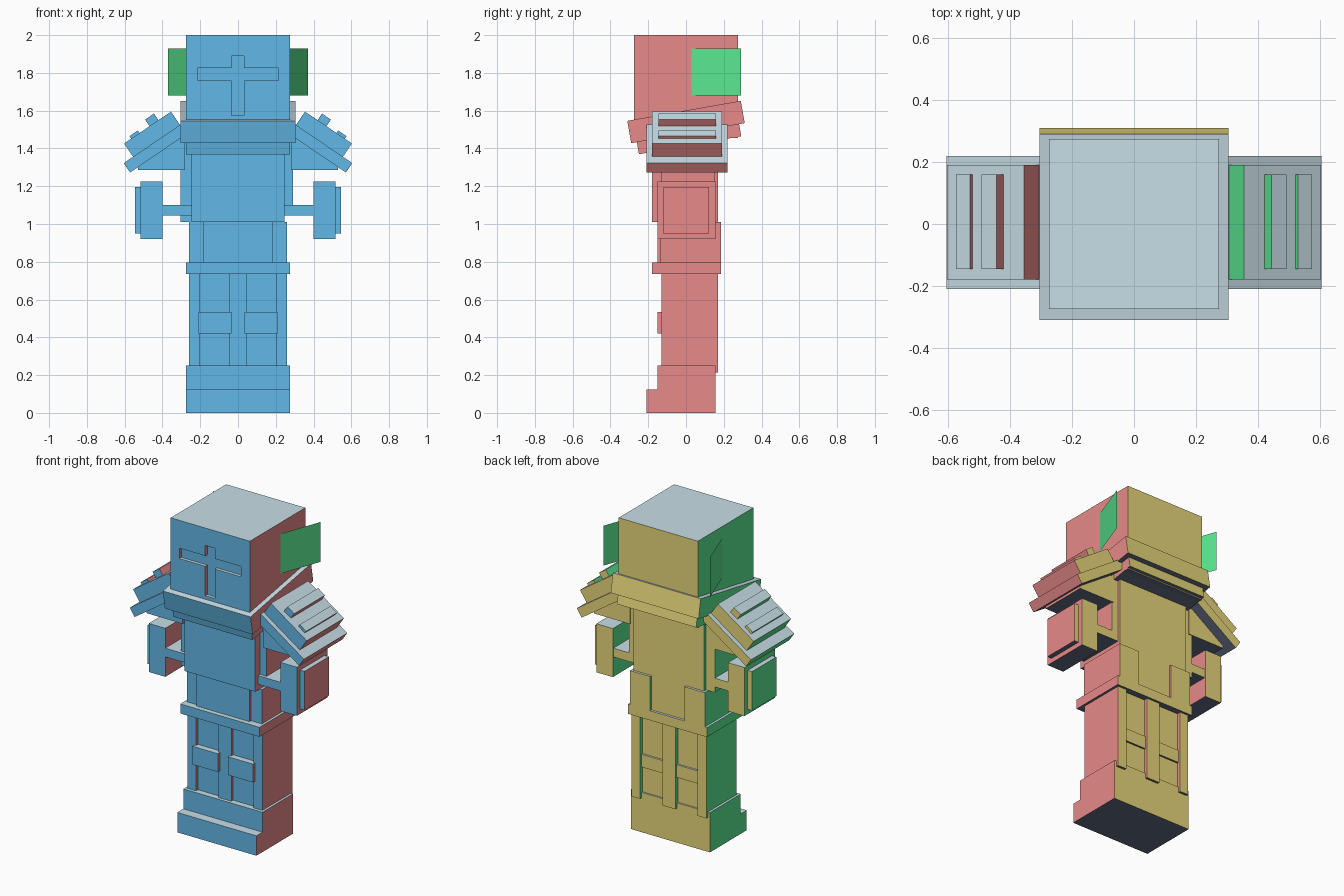
import bpy, bmesh, math
from mathutils import Matrix, Vector

if "Cube" in bpy.data.objects:
    bpy.data.objects.remove(bpy.data.objects["Cube"])


def lin(c):
    c /= 255
    return c / 12.92 if c <= 0.04045 else ((c + 0.055) / 1.055) ** 2.4


# One flat colour per facing direction
COLOURS = [("right_red", (250, 150, 149)), ("left_green", (95, 243, 152)),
           ("back_yellow", (251, 234, 133)), ("front_blue", (107, 200, 250)),
           ("top_pale_blue", (208, 230, 239)), ("bottom_slate", (96, 108, 128))]
MATS = []
for mat_name, rgb in COLOURS:
    m = bpy.data.materials.new(mat_name)
    m.diffuse_color = (*[lin(c) for c in rgb], 1)
    m.use_nodes = True
    m.node_tree.nodes["Principled BSDF"].inputs["Base Color"].default_value = m.diffuse_color
    MATS.append(m)


def paint(mesh):
    """Pick each face's material from its dominant local direction."""
    mesh.materials.clear()
    for m in MATS:
        mesh.materials.append(m)
    for p in mesh.polygons:
        axis = max(range(3), key=lambda i: abs(p.normal[i]))
        p.material_index = axis * 2 + (p.normal[axis] < 0)


def box(name, x, y, z, origin=(0, 0, 0), tilt=0, axis='X'):
    """Box from x, y, z ranges, tilted about an origin."""
    bm = bmesh.new()
    bmesh.ops.create_cube(bm, size=1)
    for v in bm.verts:
        v.co = Vector([(r[0] + r[1]) / 2 + c * (r[1] - r[0])
                       for c, r in zip(v.co, (x, y, z))])
    mesh = bpy.data.meshes.new(name)
    bm.normal_update()
    bm.to_mesh(mesh)
    bm.free()
    paint(mesh)
    ob = bpy.data.objects.new(name, mesh)
    ob.matrix_world = Matrix.Translation(origin) @ Matrix.Rotation(math.radians(tilt), 4, axis)
    bpy.context.collection.objects.link(ob)
    return ob


def span(s, a, b):
    """x range mirrored to side s."""
    return (a, b) if s > 0 else (-b, -a)


# Head with a recessed cross-shaped visor slit
head = box("helmet", (-.275, .275), (-.275, .275), (1.455, 2))
for i, (x, z) in enumerate([((-.215, .215), (1.76, 1.825)), ((-.035, .032), (1.575, 1.89))]):
    cutter = box("visor_cutter", x, (-.4, -.255), z)
    cutter.hide_render = True
    mod = head.modifiers.new("visor", 'BOOLEAN')
    mod.operation = 'DIFFERENCE'
    mod.solver = 'EXACT'
    mod.object = cutter
    bpy.context.view_layer.objects.active = head
    bpy.ops.object.modifier_apply(modifier=mod.name)
    bpy.data.objects.remove(cutter)
paint(head.data)

# Tilted collar in two tiers
box("collar", (-.305, .305), (-.305, .305), (-.06, .06), (0, 0, 1.54), 10)
box("collar_lower", (-.275, .275), (-.275, .275), (-.125, -.06), (0, 0, 1.54), 10)

# Torso, waist and belt
box("chest", (-.245, .245), (-.18, .17), (1.01, 1.47))
box("waist", (-.185, .185), (-.15, .17), (.79, 1.01))
box("belt", (-.275, .275), (-.18, .185), (.735, .795))

# Lower legs and boots
box("leg_core", (-.22, .22), (-.112, .145), (.24, .74))
box("leg_middle_strip", (-.045, .045), (-.13, .17), (.215, .735))
box("boots", (-.275, .275), (-.15, .155), (0, .25))
box("boot_toes", (-.275, .275), (-.21, -.15), (0, .125))

for s, side in ((1, "right"), (-1, "left")):
    # Hip plates and legs
    box(side + "_hip_front", span(s, .15, .26), (-.135, .165), (.79, 1.01))
    box(side + "_hip_back", span(s, .12, .26), (.1, .185), (.79, 1.01))
    box(side + "_leg_strip", span(s, .2, .26), (-.13, .17), (.215, .735))
    box(side + "_knee_pad", span(s, .035, .21), (-.15, -.1), (.42, .535))
    box(side + "_knee_strap", span(s, .045, .2), (.1, .157), (.41, .49))

    # Arm linkage and gauntlet
    box(side + "_arm_inner", span(s, .23, .29 if s > 0 else .305), (-.13, .15),
        (1.09 if s > 0 else 1.01, 1.48))
    box(side + "_arm_bar", span(s, .24, .41), (-.15, .15), (1.045, 1.1))
    box(side + "_gauntlet", span(s, .4, .515), (-.15, .155), (.92, 1.225))
    box(side + "_gauntlet_plate", span(s, .515, .545), (-.118, .123), (.95, 1.195))
    box(side + "_upper_arm", span(s, .28, .53), (-.15, .155), (1.285, 1.455))

    # Sloped shoulder armour: base plate, thick plate, two ribs
    for part, u, y, n in (("shoulder_base", (-.03, .36), (-.21, .22), (-.145, -.085)),
                          ("shoulder_plate", (0, .3), (-.18, .19), (-.085, 0)),
                          ("shoulder_rib_upper", (.08, .137), (-.145, .16), (0, .042)),
                          ("shoulder_rib_lower", (.201, .255), (-.145, .16), (0, .016))):
        box(side + "_" + part, span(s, *u), y, n, (s * .355, 0, 1.595), s * 34.2, 'Y')

    # Thin flared fin on the side of the helmet
    mesh = bpy.data.meshes.new(side + "_helmet_fin")
    a, b = (s * .272, .02), (s * .37, .29)
    mesh.from_pydata([(*a, 1.68), (*b, 1.68), (*b, 1.93), (*a, 1.93)], [],
                     [(0, 1, 2, 3) if s > 0 else (3, 2, 1, 0)])
    mesh.materials.append(MATS[1])
    bpy.context.collection.objects.link(bpy.data.objects.new(mesh.name, mesh))
